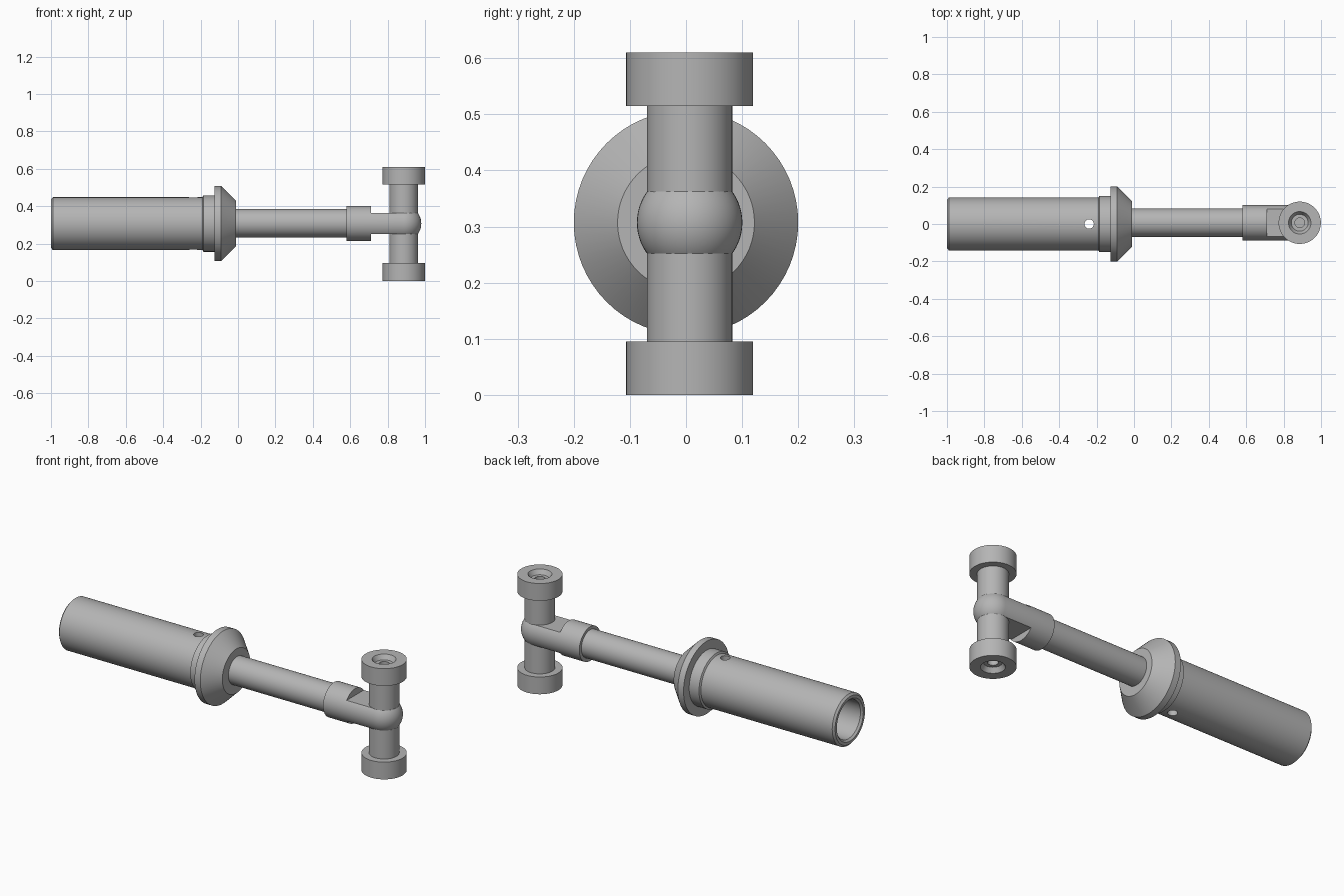
import bpy, bmesh, math
from mathutils import Matrix, Vector

if "Cube" in bpy.data.objects:
    bpy.data.objects.remove(bpy.data.objects["Cube"])

AXIS_Z = 0.307      # height of the long axis
OFF_Y = 0.0065      # small sideways offset of rod and cross pin
PIN_X = 0.886
EYE_R = 0.094
SEG = 64

steel = bpy.data.materials.new("steel_grey")
steel.use_nodes = True
GREY = (0.46, 0.46, 0.46, 1)
steel.diffuse_color = GREY
steel.node_tree.nodes["Principled BSDF"].inputs["Base Color"].default_value = GREY


def lathe(name, profile, axis, origin, closed=False):
    """Revolve (along, radius) points about the x or z axis."""
    bm = bmesh.new()
    rings = []
    for along, r in profile:
        if r == 0:
            rings.append([bm.verts.new((0, 0, along))] * SEG)
        else:
            rings.append([bm.verts.new((r * math.cos(a), r * math.sin(a), along))
                          for a in (2 * math.pi * i / SEG for i in range(SEG))])
    pairs = list(zip(rings, rings[1:]))
    if closed:
        pairs.append((rings[-1], rings[0]))
    for lo, hi in pairs:
        for i in range(SEG):
            j = (i + 1) % SEG
            corners = list(dict.fromkeys((lo[i], lo[j], hi[j], hi[i])))
            if len(corners) > 2:
                bm.faces.new(corners)
    bmesh.ops.recalc_face_normals(bm, faces=bm.faces)
    if axis == "x":
        bm.transform(Matrix.Rotation(math.pi / 2, 4, "Y"))
    bm.transform(Matrix.Translation(Vector(origin)))
    mesh = bpy.data.meshes.new(name)
    bm.to_mesh(mesh)
    bm.free()
    mesh.materials.append(steel)
    obj = bpy.data.objects.new(name, mesh)
    bpy.context.collection.objects.link(obj)
    return obj


def activate(obj):
    bpy.ops.object.select_all(action="DESELECT")
    obj.select_set(True)
    bpy.context.view_layer.objects.active = obj


def cut(obj, cutter):
    mod = obj.modifiers.new("cut", "BOOLEAN")
    mod.operation = "DIFFERENCE"
    mod.solver = "EXACT"
    mod.object = cutter
    activate(obj)
    bpy.ops.object.modifier_apply(modifier=mod.name)
    bpy.data.objects.remove(cutter)


def smooth(obj):
    activate(obj)
    bpy.ops.object.shade_smooth_by_angle(angle=math.radians(30))


# Hollow handle sleeve with neck and conical flange
sleeve = lathe("handle_sleeve", [
    (-0.17, 0), (-0.17, 0.105), (-0.99, 0.105), (-1.0, 0.115),
    (-1.0, 0.13), (-0.99, 0.141), (-0.19, 0.141),
    (-0.185, 0.151), (-0.125, 0.151), (-0.125, 0.2), (-0.09, 0.2),
    (-0.01, 0.122), (-0.01, 0)],
    "x", (0, 0, AXIS_Z))
# Cross hole right through the sleeve
cut(sleeve, lathe("hole_cutter", [(-0.3, 0), (-0.3, 0.025), (0.3, 0.025), (0.3, 0)],
                  "z", (-0.24, 0, AXIS_Z)))

# Rod between the sleeve and the fork end
rod = lathe("rod", [(-0.05, 0), (-0.05, 0.076), (0.6, 0.076), (0.6, 0)],
            "x", (0, OFF_Y, AXIS_Z + 0.002))

# Collar running into a round-nosed eye
nose = [(PIN_X + EYE_R * math.sin(a), EYE_R * math.cos(a))
        for a in (math.pi / 2 * i / 12 for i in range(12))]
eye = lathe("collar_and_eye", [(0.58, 0), (0.58, EYE_R)] + nose + [(PIN_X + EYE_R, 0)],
            "x", (0, OFF_Y, AXIS_Z))
# Flats above and below the eye
for side in (1, -1):
    bpy.ops.mesh.primitive_cube_add(size=1, location=(0.91, OFF_Y, AXIS_Z + side * 0.157))
    flat = bpy.context.object
    flat.scale = (0.4, 0.4, 0.2)
    cut(eye, flat)

# Cross pin with a cap at each end and a bore through its middle
HALF = 0.305
end = [(HALF - 0.025, 0.026), (HALF - 0.025, 0.045), (HALF, 0.06), (HALF, 0.113),
       (HALF - 0.095, 0.113), (HALF - 0.095, 0.076)]
pin = lathe("cross_pin", end + [(-h, r) for h, r in reversed(end)],
            "z", (PIN_X, OFF_Y, HALF), closed=True)

for part in (sleeve, rod, eye, pin):
    smooth(part)
